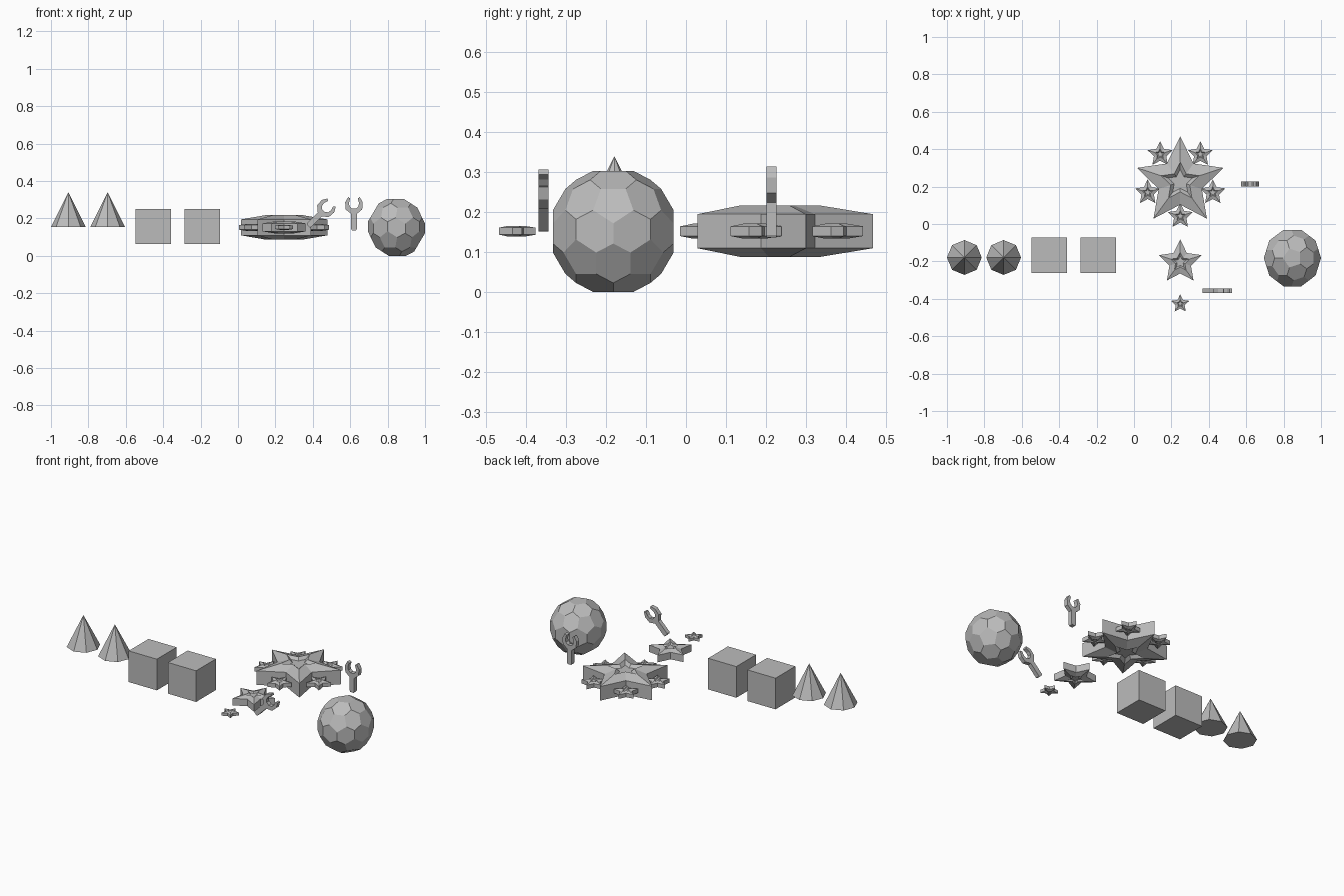
import bpy, bmesh
from math import sin, cos, pi
from mathutils import Matrix, Vector

if "Cube" in bpy.data.objects:
    bpy.data.objects.remove(bpy.data.objects["Cube"], do_unlink=True)

# Single plain grey
grey = bpy.data.materials.new("plain_grey")
grey.use_nodes = True
colour = (0.5, 0.5, 0.5, 1)
grey.diffuse_color = colour
grey.node_tree.nodes["Principled BSDF"].inputs["Base Color"].default_value = colour


def finish(bm, name, location):
    bmesh.ops.recalc_face_normals(bm, faces=bm.faces)
    mesh = bpy.data.meshes.new(name)
    bm.to_mesh(mesh)
    bm.free()
    mesh.materials.append(grey)
    obj = bpy.data.objects.new(name, mesh)
    obj.location = location
    bpy.context.collection.objects.link(obj)
    return obj


def loft(bm, rings):
    """Skin a stack of equal-length point rings and cap both ends."""
    loops = [[bm.verts.new(p) for p in ring] for ring in rings]
    n = len(loops[0])
    for low, high in zip(loops, loops[1:]):
        for i in range(n):
            j = (i + 1) % n
            bm.faces.new((low[i], low[j], high[j], high[i]))
    bm.faces.new(loops[0][::-1])
    bm.faces.new(loops[-1])


def star(name, radius, x, y):
    # Five points, sloping up from the rim to a ridge around a sunken centre
    half = [(1, 0.175), (0.44, 0.267), (0.28, 0.2)]
    profile = [(r, -z) for r, z in reversed(half)] + half
    bm = bmesh.new()
    rings = []
    for r, z in profile:
        ring = []
        for i in range(10):
            a = pi / 2 + i * pi / 5
            d = radius * r * (0.5 if i % 2 else 1)
            ring.append((d * cos(a), d * sin(a), radius * z))
        rings.append(ring)
    loft(bm, rings)
    return finish(bm, name, (x, y, 0.152))


def wrench(name, location, tilt):
    # Half outline of an open-ended wrench, mirrored and given thickness
    half = [(0.011, 0), (0.015, 0.007), (0.015, 0.088), (0.044, 0.112),
            (0.047, 0.15), (0.031, 0.178), (0.02, 0.17), (0.027, 0.146),
            (0.024, 0.128), (0.01, 0.116)]
    outline = half + [(-x, z) for x, z in reversed(half)]
    bm = bmesh.new()
    loft(bm, [[(x, y, z) for x, z in outline] for y in (-0.0125, 0.0125)])
    obj = finish(bm, name, location)
    obj.rotation_euler.y = tilt
    return obj


def faceted_ball(name, size, location):
    # Pentagons and hexagons: the dual solid of a geodesic sphere
    geo = bmesh.new()
    bmesh.ops.create_icosphere(geo, subdivisions=2, radius=1)
    geo.normal_update()
    points = [f.normal / f.normal.dot(f.verts[0].co) for f in geo.faces]
    geo.free()
    spans = [max(p[k] for p in points) - min(p[k] for p in points) for k in range(3)]
    bm = bmesh.new()
    for p in points:
        bm.verts.new([p[k] * size[k] / spans[k] for k in range(3)])
    bmesh.ops.convex_hull(bm, input=bm.verts)
    bmesh.ops.dissolve_limit(bm, angle_limit=0.06, verts=bm.verts, edges=bm.edges)
    return finish(bm, name, location)


# Two eight-sided cones
for i, x in enumerate((-0.907, -0.697)):
    bm = bmesh.new()
    bmesh.ops.create_cone(bm, cap_ends=True, segments=8, radius1=0.093,
                          radius2=0, depth=0.185)
    finish(bm, f"cone_{i + 1}", (x, -0.179, 0.247))

# Two cubes
for i, x in enumerate((-0.453, -0.191)):
    bm = bmesh.new()
    bmesh.ops.create_cube(bm, size=0.188)
    finish(bm, f"block_{i + 1}", (x, -0.167, 0.157))

# Faceted ball
faceted_ball("ball", (0.306, 0.302, 0.303), (0.847, -0.182, 0.1515))

# Large star with a small star in each notch
cx, cy = 0.247, 0.225
star("large_star", 0.243, cx, cy)
for i in range(5):
    a = -pi / 2 + i * 2 * pi / 5
    star(f"notch_star_{i + 1}", 0.07, cx + 0.183 * cos(a), cy + 0.183 * sin(a))

# Loose stars
star("medium_star", 0.121, cx, -0.204)
star("tiny_star", 0.0505, cx, -0.4265)

# Upright and tilted wrenches
wrench("upright_wrench", (0.62, 0.2135, 0.136), 0)
wrench("tilted_wrench", (0.375, -0.357, 0.159), pi / 4)
